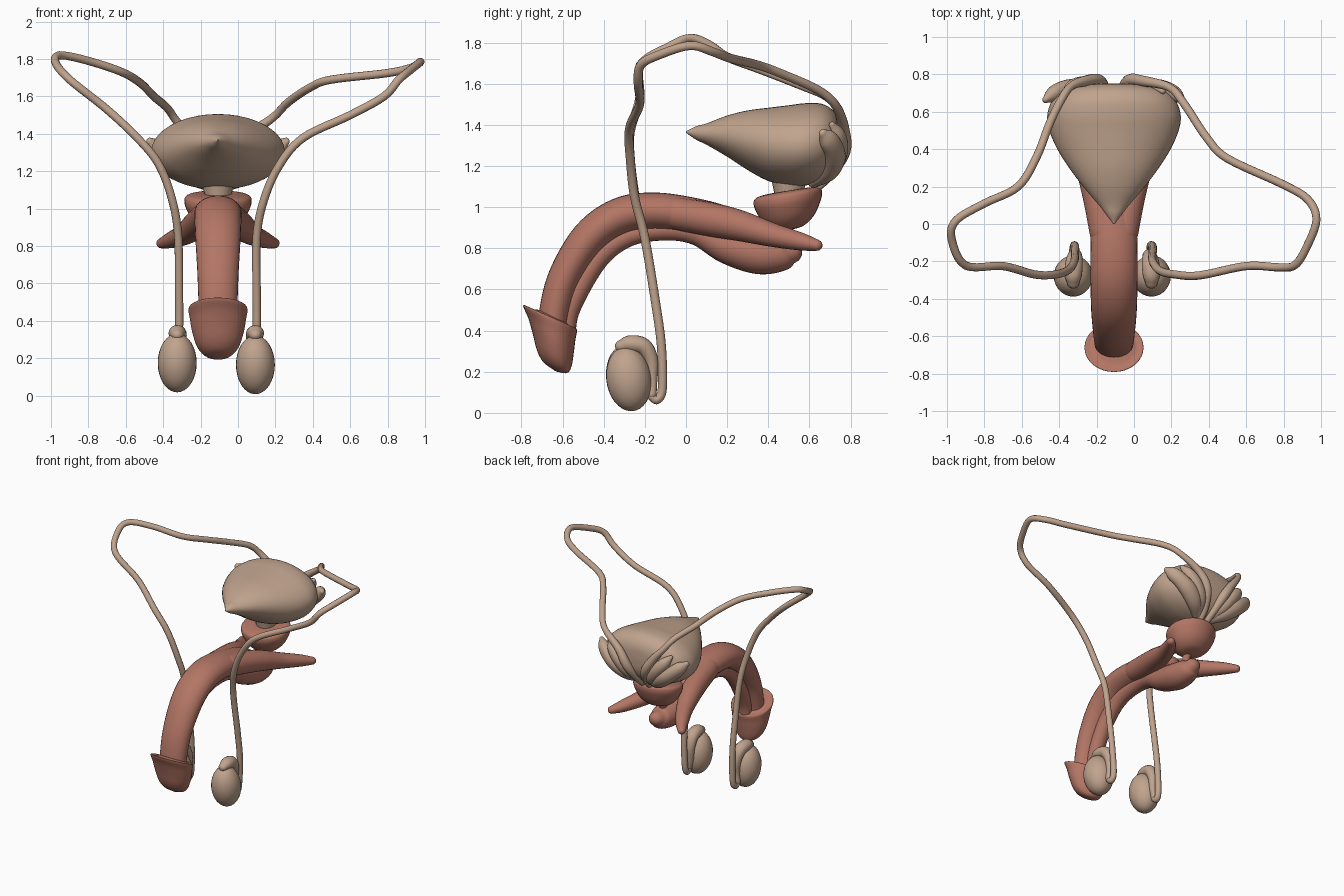
import bpy, bmesh, math
from mathutils import Vector

if "Cube" in bpy.data.objects:
    bpy.data.objects.remove(bpy.data.objects["Cube"])

MID = -0.107          # x of the symmetry plane
X, Y, Z = Vector((1, 0, 0)), Vector((0, 1, 0)), Vector((0, 0, 1))


def material(name, rgb):
    m = bpy.data.materials.new(name)
    m.use_nodes = True
    m.diffuse_color = (*rgb, 1)
    m.node_tree.nodes["Principled BSDF"].inputs["Base Color"].default_value = (*rgb, 1)
    return m


TAN = material("pale tan", (0.53, 0.37, 0.27))
RED = material("muted red", (0.45, 0.18, 0.13))


def smooth_path(points, steps):
    """Catmull-Rom samples through points of any dimension."""
    pts = [Vector(p) for p in points]
    pts = [pts[0] * 2 - pts[1]] + pts + [pts[-1] * 2 - pts[-2]]
    out = []
    for a, b, c, d in zip(pts, pts[1:], pts[2:], pts[3:]):
        for i in range(steps):
            t = i / steps
            out.append((b * 2 + (c - a) * t + (a * 2 - b * 5 + c * 4 - d) * t * t
                        + (b * 3 - a - c * 3 + d) * t ** 3) / 2)
    return out + [pts[-2]]


def loft(name, rings, mat, sides=24):
    """Skin a list of (centre, side vector, up vector) ellipses."""
    bm = bmesh.new()
    loops = []
    for c, s, u in rings:
        angles = [2 * math.pi * k / sides for k in range(sides)]
        loops.append([bm.verts.new(c + s * math.cos(a) + u * math.sin(a)) for a in angles])
    for p, q in zip(loops, loops[1:]):
        for k in range(sides):
            n = (k + 1) % sides
            bm.faces.new((p[k], p[n], q[n], q[k]))
    bm.faces.new(loops[0])
    bm.faces.new(loops[-1])
    bmesh.ops.recalc_face_normals(bm, faces=bm.faces)
    me = bpy.data.meshes.new(name)
    bm.to_mesh(me)
    bm.free()
    me.materials.append(mat)
    ob = bpy.data.objects.new(name, me)
    bpy.context.collection.objects.link(ob)
    bpy.ops.object.select_all(action="DESELECT")
    ob.select_set(True)
    bpy.context.view_layer.objects.active = ob
    bpy.ops.object.shade_smooth_by_angle(angle=math.radians(50))
    return ob


def tube(name, points, mat, wide=1.0, sides=20, steps=6, hint=X):
    """Round-ended tube through (x, y, z, radius) points, widened along hint."""
    path = smooth_path(points, steps)
    pos = [p.to_3d() for p in path]
    rings, side = [], hint
    for i, p in enumerate(pos):
        t = (pos[min(i + 1, len(pos) - 1)] - pos[max(i - 1, 0)]).normalized()
        side = (side - t * side.dot(t)).normalized()
        r = path[i][3]
        ring = (p, side * r * wide, t.cross(side) * r)
        caps = []
        if i in (0, len(pos) - 1):
            out = -t if i == 0 else t
            for a in (0.5, 0.95, 1.3, 1.5):
                k = math.cos(a)
                caps.append((p + out * r * math.sin(a), ring[1] * k, ring[2] * k))
        rings += caps[::-1] + [ring] if i == 0 else [ring] + caps
    return loft(name, rings, mat, sides)


def stack(name, rows, mat, slant, sides=32, steps=4):
    """Vertical loft from (y, z, x radius, y radius) rows with tilted rings."""
    rings = []
    for y, z, rx, ry in smooth_path(rows, steps):
        rings.append((Vector((MID, y, z)), X * rx, (Y + Z * slant) * ry))
    return loft(name, rings, mat, sides)


# Bladder: pear lofted front to back, rows are y, centre z, half width, half height
bladder = [(0, 1.365, .004, .004), (.05, 1.36, .042, .033), (.1, 1.355, .08, .052),
           (.2, 1.345, .165, .1), (.3, 1.325, .24, .145), (.4, 1.305, .303, .178),
           (.5, 1.3, .346, .195), (.58, 1.305, .357, .2), (.66, 1.315, .33, .187),
           (.715, 1.325, .265, .145), (.745, 1.33, .15, .085), (.752, 1.33, .01, .006)]
loft("bladder", [(Vector((MID, y, z)), X * w, Z * h)
                 for y, z, w, h in smooth_path(bladder, 4)], TAN, 40)
tube("bladder_neck", [(MID, .5, 1.16, .09), (MID, .5, 1.06, .07)], TAN)

# Prostate: shallow bowl with a rounded top
stack("prostate", [(.5, .888, .005, .005), (.5, .898, .08, .07), (.5, .94, .135, .122),
                   (.497, 1, .17, .155), (.495, 1.04, .18, .166), (.495, 1.068, .168, .156),
                   (.5, 1.08, .11, .1), (.5, 1.078, .01, .01)], RED, .16)
tube("urethra", [(MID, .47, .93, .035), (MID, .44, .86, .027), (MID, .41, .8, .035)], RED)

# Shaft, underside body and head
tube("shaft", [(MID, -.645, .36, .07), (MID, -.64, .48, .075), (MID, -.59, .66, .08),
               (MID, -.47, .85, .088), (MID, -.32, .955, .091), (MID, -.15, .98, .091),
               (MID, .05, .955, .087), (MID, .2, .925, .075), (MID, .28, .905, .05)],
     RED, 1.38, 28)
tube("underside_body", [(MID, -.585, .38, .045), (MID, -.56, .52, .052), (MID, -.43, .75, .055),
                        (MID, -.28, .86, .052), (MID, -.1, .89, .052), (MID, .05, .875, .06),
                        (MID, .2, .81, .085), (MID, .35, .77, .095), (MID, .46, .767, .08),
                        (MID, .51, .78, .055)], RED, 1.05)
stack("head", [(-.64, .47, .085, .065), (-.655, .462, .125, .1), (-.66, .468, .152, .125),
               (-.66, .455, .158, .13), (-.652, .41, .15, .115), (-.645, .34, .138, .1),
               (-.64, .265, .112, .084), (-.635, .22, .07, .058), (-.632, .202, .006, .006)],
      RED, -.45)

# Paired parts mirrored about the middle plane
for label, s in (("left", 1), ("right", -1)):
    def side_path(points):
        return [(MID + s * x, y, z, r) for x, y, z, r in points]

    tube(label + "_root", side_path([(.045, -.05, .97, .08), (.075, .12, .94, .082),
         (.115, .26, .91, .075), (.175, .42, .865, .058), (.25, .56, .832, .043),
         (.3, .635, .815, .028)]), RED, 1.05)

    # Testis with its cap, which runs down the back and turns up
    cx = .2 if s > 0 else .218
    dz = 0 if s > 0 else .01
    rings = []
    for i in range(17):
        a = math.pi * (i + .02) / 16.04
        c, k = -math.cos(a), math.sin(a)
        rings.append((Vector((MID + s * cx, -.278 - .012 * c, .165 + dz + .157 * c)),
                      X * k * .104, Y * k * .11))
    loft(label + "_testis", rings, TAN, 28)
    tube(label + "_testis_cap", side_path([(cx, -.315, .325, .03), (cx, -.27, .335, .042),
         (cx - .005, -.205, .32, .042), (cx - .01, -.168, .25, .034),
         (cx - .01, -.165, .16, .026), (cx, -.165, .09, .022)]), TAN, 1.1)

    # Lumpy vesicles fanned behind the bladder
    tube(label + "_vesicle_outer", side_path([(.05, .62, 1.12, .025), (.13, .69, 1.17, .045),
         (.21, .72, 1.23, .05), (.28, .715, 1.285, .045), (.33, .69, 1.33, .04),
         (.365, .665, 1.36, .018)]), TAN, 1.2)
    tube(label + "_vesicle_inner", side_path([(.04, .63, 1.12, .025), (.1, .71, 1.2, .045),
         (.16, .745, 1.28, .042), (.22, .735, 1.35, .038), (.26, .71, 1.4, .015)]), TAN, 1.1)

# Long ducts from the testes, over the top and down behind the bladder
R = .022
left_path = [(.09, -.165, .08), (.09, -.14, .065), (.09, -.115, .12), (.1, -.12, .33),
             (.1, -.15, .55), (.1, -.2, .85), (.14, -.25, 1.05), (.22, -.27, 1.23),
             (.35, -.275, 1.38), (.6, -.225, 1.5), (.78, -.232, 1.6), (.86, -.22, 1.69),
             (.92, -.13, 1.74), (.975, .02, 1.785), (.93, .13, 1.755), (.8, .21, 1.725),
             (.5, .35, 1.69), (.39, .46, 1.65), (.27, .64, 1.57), (.19, .73, 1.49)]
right_path = [(-.325, -.165, .08), (-.325, -.14, .065), (-.32, -.115, .12), (-.315, -.12, .33),
              (-.315, -.15, .55), (-.32, -.2, .85), (-.35, -.245, 1.04), (-.42, -.27, 1.23),
              (-.53, -.27, 1.37), (-.7, -.225, 1.53), (-.9, -.222, 1.69), (-.975, -.08, 1.78),
              (-.95, .02, 1.82), (-.8, .11, 1.79), (-.62, .2, 1.73), (-.52, .36, 1.67),
              (-.45, .54, 1.6), (-.38, .68, 1.54), (-.33, .74, 1.47)]
for label, s, path in (("left", 1, left_path), ("right", -1, right_path)):
    # thickened end that meets its twin above the prostate
    end = [(MID + s * x, y, z, r) for x, y, z, r in
           ((.15, .765, 1.38, .029), (.08, .765, 1.27, .034),
            (.04, .7, 1.16, .026), (.025, .62, 1.08, .02))]
    tube(label + "_duct", [(*p, R) for p in path] + end, TAN, sides=12)
